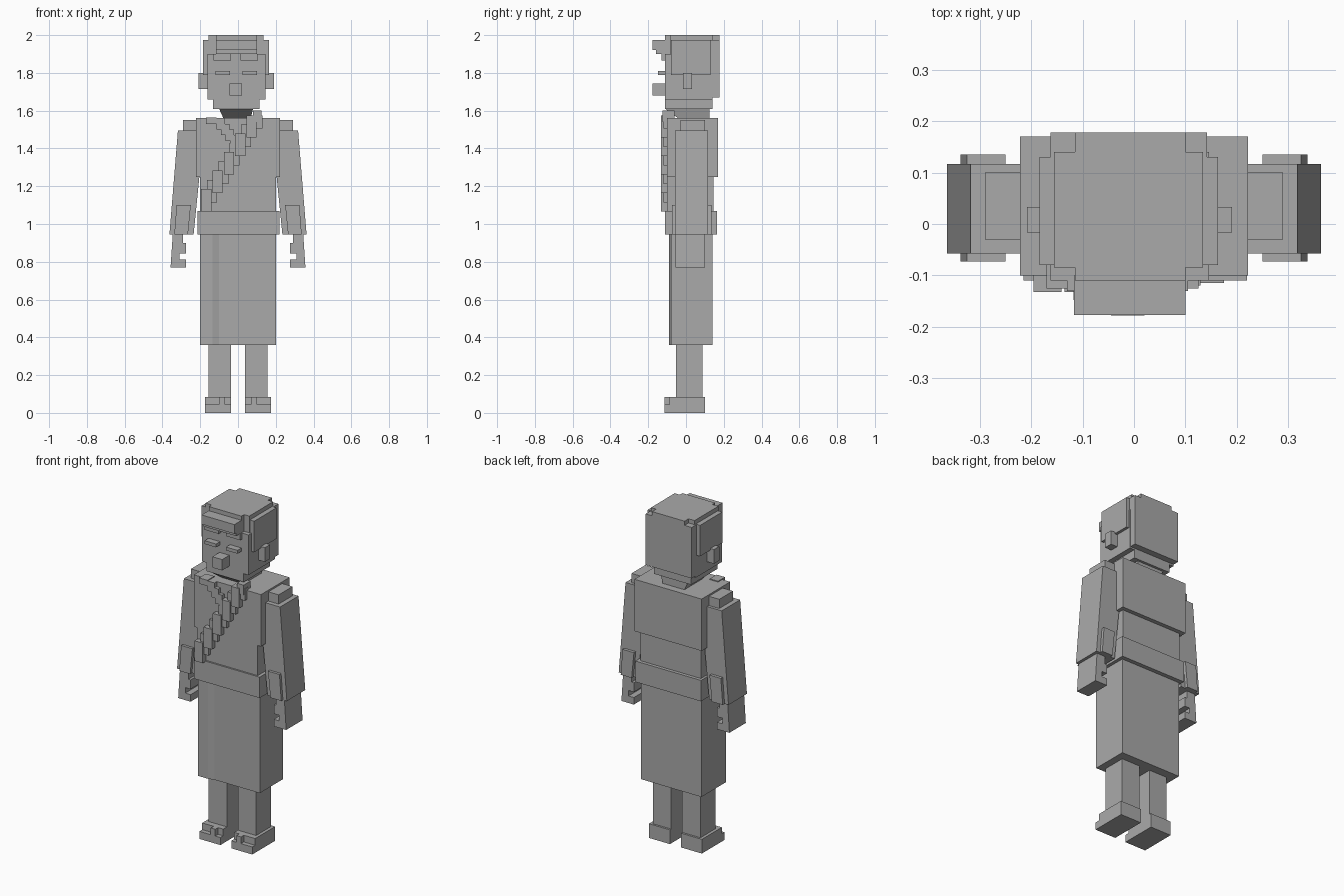
import bpy

grey = bpy.data.materials.new("plain grey")
grey.diffuse_color = (0.4, 0.4, 0.4, 1)


def build(name, verts, faces):
    me = bpy.data.meshes.new(name)
    me.from_pydata(verts, [], faces)
    me.materials.append(grey)
    ob = bpy.data.objects.new(name, me)
    bpy.context.collection.objects.link(ob)
    return ob


def loft(name, a, b):
    """Closed solid between two matching polygons (a, b counter-clockwise seen from b's side)."""
    n = len(a)
    faces = [tuple(reversed(range(n))), tuple(range(n, 2 * n))]
    faces += [(i, (i + 1) % n, (i + 1) % n + n, i + n) for i in range(n)]
    return build(name, a + b, faces)


def rect(x0, x1, y0, y1, z):
    return [(x0, y0, z), (x1, y0, z), (x1, y1, z), (x0, y1, z)]


def box(name, x0, x1, y0, y1, z0, z1):
    return loft(name, rect(x0, x1, y0, y1, z0), rect(x0, x1, y0, y1, z1))


def sided(name, s, x0, x1, y0, y1, z0, z1, tx0=None, tx1=None):
    """Box on one side (s = -1 or 1), optionally with a shifted top."""
    tx0, tx1 = (x0 if tx0 is None else tx0), (x1 if tx1 is None else tx1)
    a, b = sorted((s * x0, s * x1))
    c, d = sorted((s * tx0, s * tx1))
    return loft(name, rect(a, b, y0, y1, z0), rect(c, d, y0, y1, z1))


for s, side in ((-1, "left"), (1, "right")):
    # Legs and sandals
    sided(side + "_sole", s, 0.036, 0.175, -0.115, 0.10, 0, 0.045)
    sided(side + "_foot", s, 0.036, 0.175, -0.088, 0.10, 0.045, 0.085)
    sided(side + "_sandal_strap", s, 0.07, 0.10, -0.115, -0.088, 0.045, 0.085)
    sided(side + "_leg", s, 0.036, 0.157, -0.053, 0.088, 0.085, 0.37)
    # Arms: sleeve, shoulder cap, cuff
    sided(side + "_sleeve", s, 0.235, 0.363, -0.057, 0.117, 0.945, 1.495, 0.18, 0.318)
    sided(side + "_shoulder", s, 0.20, 0.29, -0.03, 0.10, 1.49, 1.55)
    sided(side + "_cuff", s, 0.265, 0.337, -0.073, 0.135, 0.945, 1.10, 0.25, 0.325)
    # Hand with notches between thumb and fingers
    sided(side + "_palm", s, 0.31, 0.357, -0.055, 0.10, 0.77, 0.95, 0.31, 0.345)
    sided(side + "_fingers", s, 0.275, 0.32, -0.055, 0.10, 0.77, 0.812)
    sided(side + "_thumb", s, 0.275, 0.32, -0.055, 0.10, 0.845, 0.90)
    sided(side + "_wrist", s, 0.29, 0.32, -0.055, 0.10, 0.90, 0.95)

# Wrapped skirt with one overlapping fold
fold = [(-0.2, -0.09), (-0.135, -0.09), (-0.10, -0.08), (0.2, -0.08), (0.2, 0.14), (-0.2, 0.14)]
loft("skirt", [(x, y, 0.36) for x, y in fold], [(x, y, 0.95) for x, y in fold])

# Body
box("belt", -0.215, 0.22, -0.11, 0.165, 0.945, 1.07)
box("waist", -0.2, 0.2, -0.10, 0.145, 1.07, 1.25)
box("chest", -0.222, 0.222, -0.10, 0.17, 1.25, 1.56)

# Stepped diagonal sash and short lapel
for i in range(10):
    x, z = -0.195 + 0.03 * i, 1.065 + 0.049 * i
    box("sash_step", x, x + 0.054, -0.132 + 0.012 * (i % 2), -0.09, z, min(z + 0.12, 1.575))
for i in range(4):
    x, z = -0.115 + 0.025 * i, 1.53 - 0.03 * i
    box("lapel_step", x, x + 0.045, -0.122, -0.09, z - 0.03, z + 0.03)
box("collar_right", 0.08, 0.125, -0.125, -0.06, 1.54, 1.60)
box("collar_left", -0.17, -0.115, -0.125, -0.06, 1.53, 1.565)

# Neck with sloped underside of chin
loft("chin_slope", rect(-0.075, 0.065, -0.035, 0.125, 1.555), rect(-0.10, 0.08, -0.11, 0.125, 1.61))

# Head
box("jaw", -0.132, 0.115, -0.11, 0.14, 1.61, 1.665)
box("face", -0.162, 0.146, -0.11, 0.14, 1.66, 1.90)
box("back_of_head", -0.162, 0.142, 0.0, 0.178, 1.67, 1.975)
box("hair_top_long", -0.115, 0.10, -0.11, 0.178, 1.90, 2.0)
box("hair_top_wide", -0.155, 0.134, -0.085, 0.14, 1.90, 2.0)
box("hair_fringe", -0.117, 0.10, -0.177, -0.10, 1.92, 1.975)
box("hair_fringe_base", -0.117, 0.10, -0.16, -0.10, 1.90, 1.92)
box("hair_side_left", -0.184, -0.14, -0.08, 0.13, 1.79, 1.975)
box("hair_side_right", 0.12, 0.163, -0.08, 0.13, 1.79, 1.975)
box("ear_left", -0.208, -0.15, -0.017, 0.033, 1.715, 1.80)
box("ear_right", 0.13, 0.19, -0.017, 0.033, 1.715, 1.80)
box("nose", -0.045, 0.02, -0.178, -0.10, 1.68, 1.745)
for x0, x1, side in ((-0.118, -0.042, "left"), (0.025, 0.10, "right")):
    box(side + "_eye", x0, x1, -0.148, -0.10, 1.79, 1.81)
    box(side + "_brow", x0 - 0.012, x1 + 0.005, -0.13, -0.10, 1.865, 1.90)
